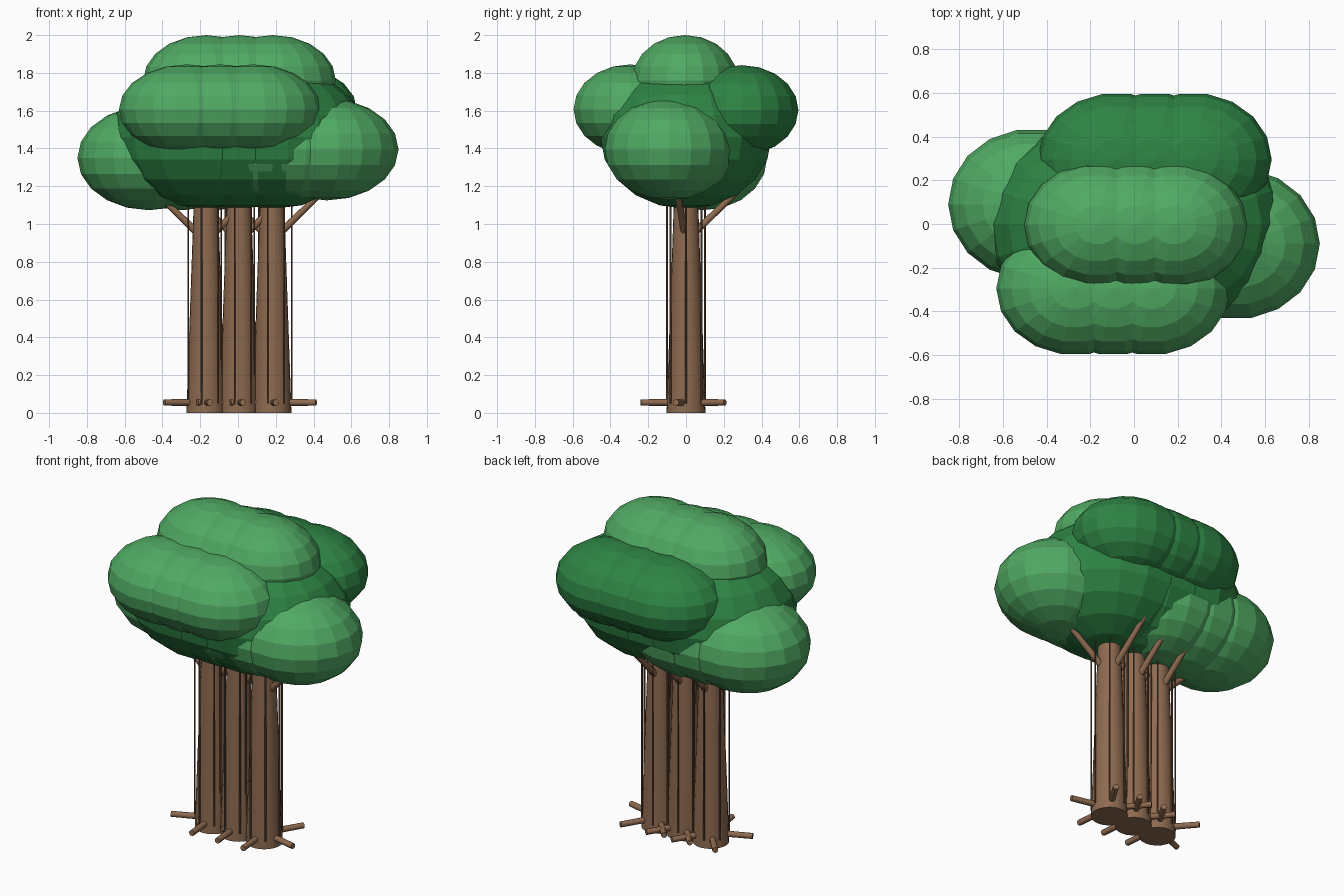
import bpy
import bmesh
from math import radians, cos, sin
from mathutils import Matrix, Vector

if "Cube" in bpy.data.objects:
    bpy.data.objects.remove(bpy.data.objects["Cube"])

STEP = 0.175          # spacing between the repeated trees
FIRST = -0.17         # x of the first trunk


def material(name, rgb):
    m = bpy.data.materials.new(name)
    m.use_nodes = True
    m.diffuse_color = (*rgb, 1)
    bsdf = m.node_tree.nodes["Principled BSDF"]
    bsdf.inputs["Base Color"].default_value = (*rgb, 1)
    bsdf.inputs["Roughness"].default_value = 0.9
    return m


LIGHT = material("light_leaf_green", (0.08, 0.40, 0.125))
DARK = material("dark_leaf_green", (0.027, 0.23, 0.058))
BARK = material("bark_brown", (0.27, 0.145, 0.08))
RIDGE = material("ridge_brown", (0.14, 0.075, 0.04))


def make(name, bm, mat, smooth=False):
    """Turn a bmesh into an object repeated three times along x."""
    me = bpy.data.meshes.new(name)
    bm.to_mesh(me)
    bm.free()
    me.materials.append(mat)
    ob = bpy.data.objects.new(name, me)
    bpy.context.collection.objects.link(ob)
    arr = ob.modifiers.new("row", "ARRAY")
    arr.count = 3
    arr.use_relative_offset = False
    arr.use_constant_offset = True
    arr.constant_offset_displace = (STEP, 0, 0)
    if smooth:
        bpy.ops.object.select_all(action="DESELECT")
        ob.select_set(True)
        bpy.context.view_layer.objects.active = ob
        bpy.ops.object.shade_smooth_by_angle(angle=radians(40))
    return ob


def rod(bm, start, end, r1, r2, sides):
    """Capped, tapered cylinder between two points."""
    a, b = Vector(start), Vector(end)
    d = b - a
    turn = d.to_track_quat("Z", "Y").to_matrix().to_4x4()
    bmesh.ops.create_cone(bm, cap_ends=True, segments=sides, radius1=r1, radius2=r2,
                          depth=d.length, matrix=Matrix.Translation((a + b) / 2) @ turn)


def around(angle, radius, z):
    a = radians(angle)
    return (FIRST + radius * cos(a), radius * sin(a), z)


# Foliage: middle sphere centre, radii, colour
blobs = {
    "foliage_core": ((0.005, 0, 1.46), (0.50, 0.46, 0.38), DARK),
    "foliage_top": ((0.008, -0.005, 1.76), (0.335, 0.285, 0.24), LIGHT),
    "foliage_front": ((-0.095, -0.295, 1.607), (0.36, 0.305, 0.238), LIGHT),
    "foliage_back": ((0.095, 0.295, 1.603), (0.36, 0.305, 0.238), DARK),
    "foliage_right": ((-0.295, 0.09, 1.35), (0.38, 0.345, 0.277), LIGHT),
    "foliage_left": ((0.295, -0.09, 1.395), (0.38, 0.345, 0.27), LIGHT),
}
for name, (centre, radii, mat) in blobs.items():
    bm = bmesh.new()
    place = (Matrix.Translation(Vector(centre) - Vector((STEP, 0, 0)))
             @ Matrix.Diagonal((*radii, 1)) @ Matrix.Rotation(radians(90), 4, "Z"))
    bmesh.ops.create_uvsphere(bm, u_segments=18, v_segments=10, radius=1, matrix=place)
    make(name, bm, mat)

# Trunks
bm = bmesh.new()
rod(bm, (FIRST, 0, 0), (FIRST, 0, 1.3), 0.103, 0.058, 20)
make("trunks", bm, BARK, True)

# Roots
bm = bmesh.new()
for i in range(5):
    angle = 275 + 72 * i
    rod(bm, around(angle, 0.03, 0.055), around(angle, 0.24, 0.055), 0.018, 0.017, 10)
make("roots", bm, BARK, True)

# Branches rising into the foliage
bm = bmesh.new()
for angle in (-10, 95, 183):
    rod(bm, around(angle, 0.02, 0.93), around(angle, 0.28, 1.18), 0.02, 0.015, 10)
make("branches", bm, BARK, True)

# Thin upright bark ridges
bm = bmesh.new()
for i in range(7):
    angle = 360 / 7 * i
    rod(bm, around(angle, 0.104, 0.05), around(angle, 0.104, 1.25), 0.005, 0.005, 6)
make("bark_ridges", bm, RIDGE, True)
